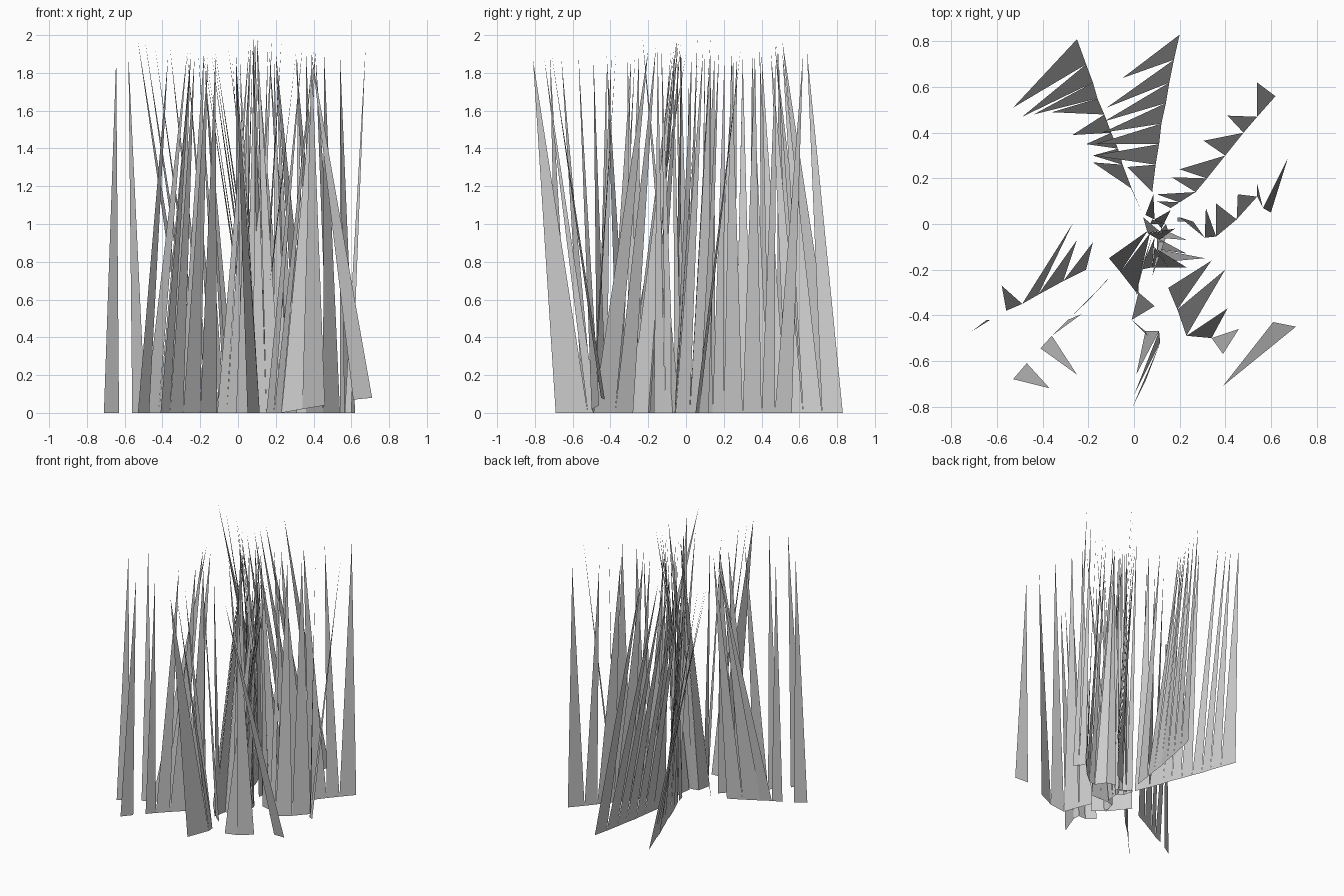
import bpy


def blades(name, base, tips, z=(1.9, 1.9), base_z=None):
    """One flat triangular blade per step of the base path; None skips a step."""
    verts, faces = [], []
    n = len(tips)
    for i, tip in enumerate(tips):
        if tip is None:
            continue
        t = i / max(1, n - 1)
        k = len(verts)
        for j in (i, i + 1):
            verts.append((*base[j], base_z[j] if base_z else 0.0))
        verts.append((*tip, z[0] + (z[1] - z[0]) * t))
        faces.append((k, k + 1, k + 2))
    mesh = bpy.data.meshes.new(name)
    mesh.from_pydata(verts, [], faces)
    bpy.context.collection.objects.link(bpy.data.objects.new(name, mesh))


# Back rows of grass, listed from the outer end inward
blades("back_left_row",
       [(-.25, .81), (-.21, .70), (-.18, .62), (-.16, .55), (-.13, .48), (-.10, .40),
        (-.07, .33), (-.05, .26), (-.01, .155), (.035, .05)],
       [(-.53, .51), (-.49, .47), (-.44, .48), (-.36, .49), (-.27, .39), (-.21, .35),
        (-.18, .30), (-.18, .27), (-.01, .15)], (1.97, 1.87))
blades("back_row",
       [(.20, .83), (.175, .72), (.155, .62), (.14, .53), (.12, .44), (.11, .35),
        (.095, .26), (.08, .14)],
       [(-.05, .64), (-.12, .51), (-.13, .45), (-.14, .40), (-.17, .35), (-.18, .30),
        (-.03, .25)], (1.92, 1.88))
blades("back_right_row",
       [(.62, .56), (.54, .47), (.48, .40), (.40, .30), (.32, .20), (.27, .14), (.20, .095),
        (.16, .07)],
       [(.54, .62), (.41, .475), (.305, .365), (.20, .24), (.165, .205), (.10, .13),
        (.10, .10)], (1.90, 1.92))

# Right row
blades("right_row",
       [(.60, .05), (.565, .07), (.54, .12), (.45, .02), (.36, -.055), (.31, -.06),
        (.26, .01), (.19, .03)],
       [(.675, .29), (.54, .175), (.455, .13), (.36, .09), (.315, .07), (.20, .03),
        (.19, .01)], (1.93, 1.9))

# Front rows
blades("front_right_row",
       [(.15, -.28), (.19, -.375), (.23, -.49), (.34, -.50), (.46, -.46), (.61, -.43),
        (.71, -.45)],
       [(.34, -.16), (.40, -.20), (.41, -.37), (.39, -.57), None, (.39, -.71)],
       (1.93, 1.89), [0, 0, 0, .02, .04, .07, .08])
blades("front_row",
       [(.02, -.24), (.02, -.30), (.09, -.36), (-.01, -.42), (.05, -.47), (.11, -.47),
        (.115, -.52), (.05, -.69)],
       [(.01, -.31), (-.01, -.42), None, (.06, -.49), (.01, -.66), (0, -.75),
        (-.01, -.81)], (1.9, 1.87))
blades("front_left_row",
       [(-.53, -.68), (-.47, -.61), (-.41, -.545), (-.36, -.49), (-.29, -.42), (-.20, -.335),
        (-.11, -.235)],
       [(-.37, -.72), None, (-.25, -.66), (-.23, -.395), (-.16, -.29), (-.12, -.25)],
       (1.89, 1.88))

# Left row
blades("left_row",
       [(-.71, -.47), (-.63, -.42), (-.56, -.38), (-.49, -.35), (-.42, -.31), (-.31, -.25),
        (-.21, -.20)],
       [(-.645, -.42), None, (-.58, -.27), (-.27, 0), (-.25, -.07), (-.18, -.08)],
       (1.88, 1.91))

# Central tuft: outer bases leaning in to a common middle
blades("tuft_front",
       [(-.11, -.15), (-.06, -.21), (.01, -.30), (.03, -.20), (.08, -.19), (.15, -.19),
        (.23, -.19)],
       [(.06, -.03), (.07, -.04), (.08, -.05), (.09, -.06), (.09, -.10), (.10, -.11)],
       (1.95, 2.0))
blades("tuft_right",
       [(.09, -.17), (.10, -.11), (.10, -.06), (.12, -.02), (.09, .02), (.05, .04)],
       [(.31, -.15), (.23, -.13), (.23, -.07), (.16, .06), (.085, .13)], (1.93, 2.0))
blades("tuft_middle",
       [(.04, .03), (.06, -.04), (.11, -.07), (.15, -.03), (.14, .0), (.07, .0)],
       [(.11, -.03), (.18, -.02), (.08, -.23), (.10, -.05), (.08, .02)], (1.97, 2.0))
